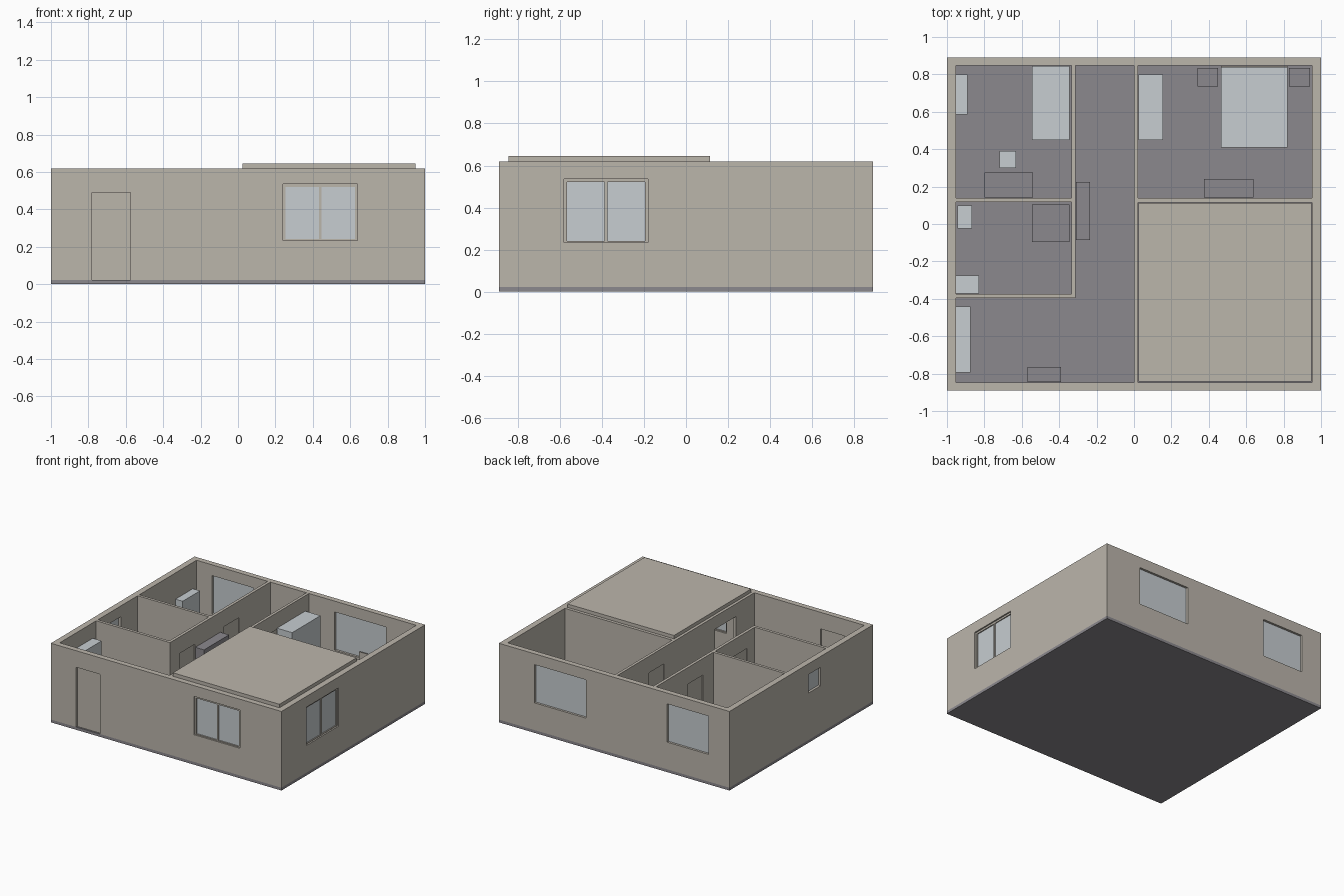
import bpy
import bmesh

if "Cube" in bpy.data.objects:
    bpy.data.objects.remove(bpy.data.objects["Cube"], do_unlink=True)


def material(name, r, g, b):
    m = bpy.data.materials.new(name)
    m.use_nodes = True
    m.diffuse_color = (r, g, b, 1)
    m.node_tree.nodes["Principled BSDF"].inputs["Base Color"].default_value = (r, g, b, 1)
    return m


WALL = material("warm_grey_plaster", 0.50, 0.465, 0.41)
FLOOR = material("dark_grey", 0.26, 0.25, 0.27)
PALE = material("pale_blue_white", 0.57, 0.61, 0.635)

BASE, TOP = 0.022, 0.62          # floor surface and wall top
DOOR, SILL, HEAD = 0.49, 0.235, 0.535
HX, HY = 1.0, 0.89               # outer half sizes
IX, IY = 0.953, 0.847            # inner half sizes


def box(name, x, y, z, mat):
    """Box spanning the given x, y and z ranges."""
    bm = bmesh.new()
    bmesh.ops.create_cube(bm, size=1)
    for v in bm.verts:
        v.co = [r[0] if c < 0 else r[1] for c, r in zip(v.co, (x, y, z))]
    me = bpy.data.meshes.new(name)
    bm.to_mesh(me)
    bm.free()
    me.materials.append(mat)
    ob = bpy.data.objects.new(name, me)
    bpy.context.collection.objects.link(ob)
    return ob


def cut(target, x, y, z):
    """Subtract a box from the target."""
    cutter = box("cutter", x, y, z, WALL)
    cutter.hide_render = True
    mod = target.modifiers.new("cut", 'BOOLEAN')
    mod.operation = 'DIFFERENCE'
    mod.solver = 'EXACT'
    mod.object = cutter
    bpy.context.view_layer.objects.active = target
    bpy.ops.object.modifier_apply(modifier=mod.name)
    bpy.data.objects.remove(cutter, do_unlink=True)


# Floor slab, and a wall block hollowed into rooms
box("floor_slab", (-HX, HX), (-HY, HY), (0, BASE), FLOOR)
walls = box("walls", (-HX, HX), (-HY, HY), (BASE, TOP), WALL)
rooms = [
    ((-IX, -0.335), (0.14, IY)),      # small bedroom
    ((-IX, -0.335), (-0.373, 0.118)),  # bathroom
    ((-0.312, 0.0), (-IY, IY)),       # corridor
    ((-IX, -0.2), (-IY, -0.396)),     # entrance hall
    ((0.022, IX), (0.14, IY)),        # large bedroom
    ((0.022, IX), (-IY, 0.116)),      # front room
]
for rx, ry in rooms:
    cut(walls, rx, ry, (-0.1, 1))


def span(axis, wall, along):
    """x and y ranges of a piece set in a wall that faces the given axis."""
    return (wall, along) if axis == 'x' else (along, wall)


# Doors: opening with a thin recessed panel
doors = [
    ("front_door", 'y', (-HY, -IY), (-0.78, -0.575)),
    ("small_bedroom_door", 'x', (-0.335, -0.312), (0.27, 0.46)),
    ("bathroom_door", 'x', (-0.335, -0.312), (-0.28, -0.09)),
    ("large_bedroom_door", 'x', (0.0, 0.022), (0.27, 0.46)),
]
for name, axis, wall, along in doors:
    mid, t = sum(wall) / 2, (wall[1] - wall[0]) / 5
    cut(walls, *span(axis, (wall[0] - 0.005, wall[1] + 0.005), along), (BASE - 0.1, DOOR))
    box(name, *span(axis, (mid - t, mid + t), along), (BASE, DOOR), WALL)

# Open passage into the front room
cut(walls, (-0.005, 0.027), (-0.62, -0.36), (-0.1, 0.52))

# Windows: opening with glass, some with a frame and centre post
windows = [
    ("front_window", 'y', (-HY, -IY), (0.24, 0.64), SILL, True),
    ("side_window", 'x', (IX, HX), (-0.58, -0.18), SILL, True),
    ("large_bedroom_window", 'y', (IY, HY), (0.245, 0.69), SILL, False),
    ("small_bedroom_window", 'y', (IY, HY), (-0.82, -0.46), SILL, False),
    ("bathroom_window", 'x', (-HX, -IX), (-0.24, -0.09), 0.39, False),
]
for name, axis, wall, (a, b), low, framed in windows:
    mid, c = sum(wall) / 2, (a + b) / 2
    cut(walls, *span(axis, (wall[0] - 0.01, wall[1] + 0.01), (a, b)), (low, HEAD))
    box(name + "_glass", *span(axis, (mid - 0.004, mid + 0.004), (a, b)), (low, HEAD), PALE)
    if framed:
        f = 0.014
        depth = (mid - 0.012, mid + 0.012)
        for part, p, q in (("start", a, a + f), ("post", c - f / 2, c + f / 2), ("end", b - f, b)):
            box(f"{name}_frame_{part}", *span(axis, depth, (p, q)), (low, HEAD), WALL)
        for part, p, q in (("bottom", low, low + 0.006), ("top", HEAD - f, HEAD)):
            box(f"{name}_frame_{part}", *span(axis, depth, (a, b)), (p, q), WALL)

# Ceiling panel over the front room
box("ceiling_panel", (0.025, 0.95), (-0.843, 0.113), (0.6, 0.645), WALL)

# Furniture: x range, y range, top height, colour
furniture = [
    ("small_bed", (-0.545, -0.345), (0.45, 0.846), 0.12, PALE),
    ("small_bedroom_cupboard", (-0.952, -0.89), (0.585, 0.80), 0.415, PALE),
    ("desk_chair", (-0.72, -0.63), (0.30, 0.39), 0.11, PALE),
    ("desk", (-0.80, -0.54), (0.141, 0.275), 0.17, FLOOR),
    ("wash_basin", (-0.945, -0.865), (-0.025, 0.10), 0.19, PALE),
    ("toilet", (-0.952, -0.83), (-0.372, -0.275), 0.10, PALE),
    ("shower_tray", (-0.545, -0.345), (-0.095, 0.105), 0.04, FLOOR),
    ("hall_wardrobe", (-0.952, -0.875), (-0.795, -0.44), 0.50, PALE),
    ("shoe_cabinet", (-0.57, -0.39), (-0.846, -0.765), 0.20, FLOOR),
    ("corridor_cabinet", (-0.311, -0.235), (-0.085, 0.225), 0.465, FLOOR),
    ("large_wardrobe", (0.023, 0.155), (0.45, 0.80), 0.50, PALE),
    ("large_bed", (0.465, 0.82), (0.41, 0.838), 0.12, PALE),
    ("headboard", (0.465, 0.82), (0.838, 0.846), 0.285, WALL),
    ("nightstand_right", (0.34, 0.45), (0.735, 0.835), 0.12, FLOOR),
    ("nightstand_left", (0.83, 0.94), (0.735, 0.835), 0.12, FLOOR),
    ("dresser", (0.375, 0.64), (0.141, 0.24), 0.18, FLOOR),
]
for name, x, y, top, mat in furniture:
    box(name, x, y, (BASE, top), mat)
